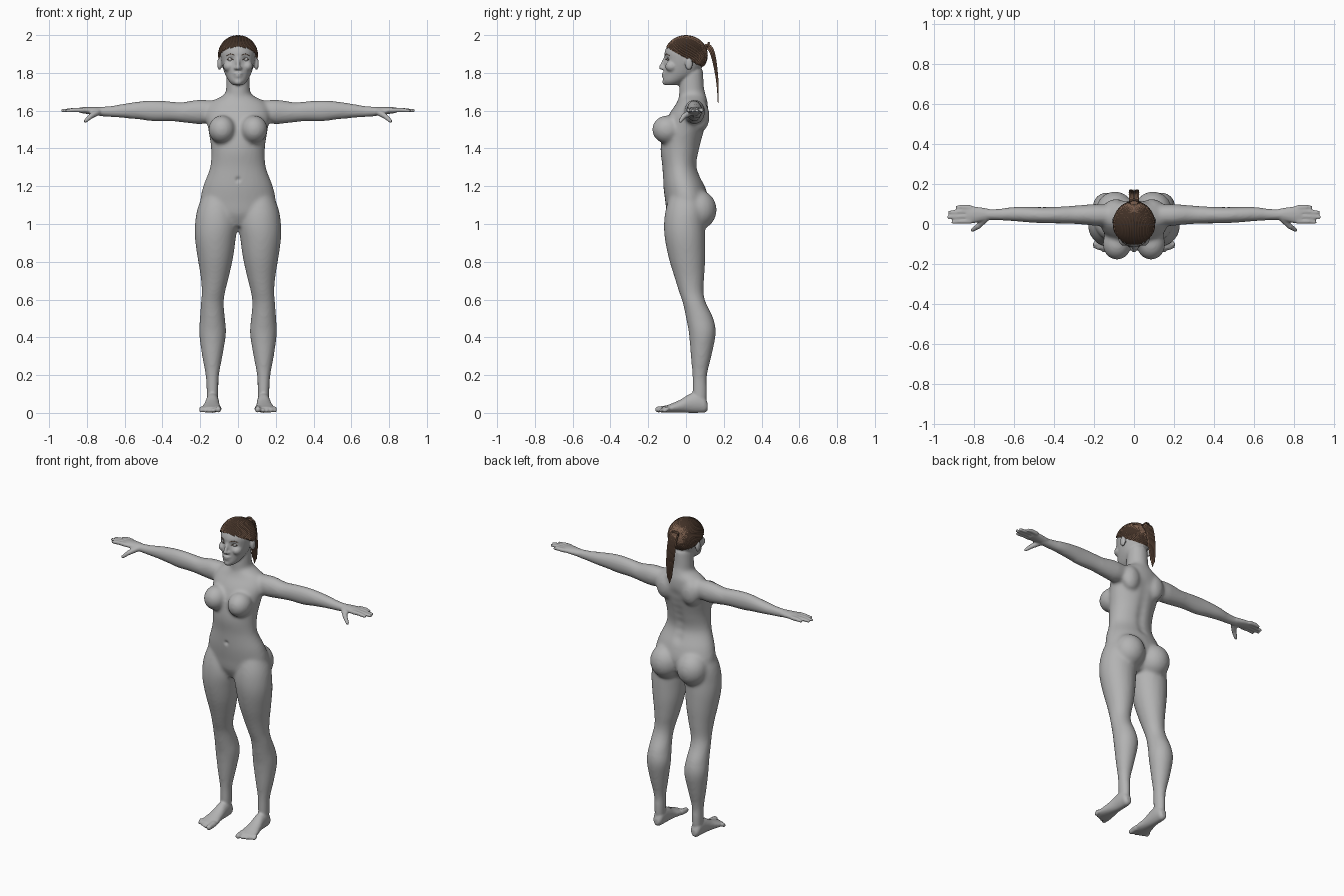
import bpy, bmesh, math
from mathutils import Vector, Matrix
from mathutils.bvhtree import BVHTree

cube = bpy.data.objects.get("Cube")
if cube:
    bpy.data.objects.remove(cube, do_unlink=True)


def material(name, rgb):
    mat = bpy.data.materials.new(name)
    mat.use_nodes = True
    mat.diffuse_color = (*rgb, 1)
    node = next(n for n in mat.node_tree.nodes if n.type == 'BSDF_PRINCIPLED')
    node.inputs["Base Color"].default_value = (*rgb, 1)
    return mat


GREY = material("plain grey", (.45, .45, .45))
BROWN = material("hair brown", (.2, .115, .075))
DARK = material("dark hair brown", (.1, .058, .038))


def add_object(name, data, mat):
    obj = bpy.data.objects.new(name, data)
    bpy.context.scene.collection.objects.link(obj)
    data.materials.clear()
    data.materials.append(mat)
    return obj


def add_mesh(name, bm, mat):
    bmesh.ops.recalc_face_normals(bm, faces=bm.faces)
    mesh = bpy.data.meshes.new(name)
    bm.to_mesh(mesh)
    bm.free()
    for poly in mesh.polygons:
        poly.use_smooth = True
    return add_object(name, mesh, mat)


def realise(obj):
    """Turn modifiers or curve bevels into a plain smooth mesh."""
    graph = bpy.context.evaluated_depsgraph_get()
    mesh = bpy.data.meshes.new_from_object(obj.evaluated_get(graph))
    name, mat = obj.name, obj.data.materials[0]
    bpy.data.objects.remove(obj, do_unlink=True)
    for poly in mesh.polygons:
        poly.use_smooth = True
    return add_object(name, mesh, mat)


def fuse(name, bm, voxel, rounds):
    """Merge overlapping shells into one soft skin."""
    obj = add_mesh(name, bm, GREY)
    remesh = obj.modifiers.new("Remesh", 'REMESH')
    remesh.mode = 'VOXEL'
    remesh.voxel_size = voxel
    smooth = obj.modifiers.new("Smooth", 'SMOOTH')
    smooth.factor = .5
    smooth.iterations = rounds
    return realise(obj)


def spline(a, b, c, d, t):
    return b + .5 * t * (c - a + t * (2 * a - 5 * b + 4 * c - d + t * (3 * (b - c) + d - a)))


def loft(bm, axis, rows, side=1, sides=28, steps=5):
    """Rows hold a station along the axis, then min and max on the other two axes."""
    fine = []
    for i in range(len(rows) - 1):
        around = [rows[max(0, min(len(rows) - 1, i + k))] for k in (-1, 0, 1, 2)]
        fine += [[spline(*vals, j / steps) for vals in zip(*around)] for j in range(steps)]
    fine.append(rows[-1])
    rings = []
    for t, a0, a1, b0, b1 in fine:
        ring = []
        for k in range(sides):
            ang = math.tau * k / sides
            p = [(a0 + a1) / 2 + (a1 - a0) / 2 * math.cos(ang),
                 (b0 + b1) / 2 + (b1 - b0) / 2 * math.sin(ang)]
            p.insert("XYZ".index(axis), t)
            ring.append(bm.verts.new((p[0] * side, p[1], p[2])))
        rings.append(ring)
    for low, high in zip(rings, rings[1:]):
        for k in range(sides):
            n = (k + 1) % sides
            bm.faces.new((low[k], low[n], high[n], high[k]))
    bm.faces.new(rings[0])
    bm.faces.new(rings[-1])


def ball(bm, centre, radii, side=1, sides=20):
    (x, y, z), (rx, ry, rz) = centre, radii
    rows = []
    for i in range(15):
        ang = .04 + (math.pi - .08) * i / 14
        w = math.sin(ang)
        rows.append((z - rz * math.cos(ang), x - rx * w, x + rx * w, y - ry * w, y + ry * w))
    loft(bm, 'Z', rows, side, sides, 1)


def bone(bm, p, q, r1, r2, side=1):
    """Rounded tapering rod from p to q."""
    p, q = (Vector((v[0] * side, v[1], v[2])) for v in (p, q))
    turn = (q - p).to_track_quat('Z', 'Y').to_matrix().to_4x4()
    bmesh.ops.create_cone(bm, cap_ends=True, segments=16, radius1=r1, radius2=r2,
                          depth=(q - p).length, matrix=Matrix.Translation((p + q) / 2) @ turn)
    ball(bm, p, (r1, r1, r1))
    ball(bm, q, (r2, r2, r2))


def strands(name, paths, radius, mat, tip=1):
    curve = bpy.data.curves.new(name, 'CURVE')
    curve.dimensions = '3D'
    curve.bevel_depth = radius
    curve.bevel_resolution = 1
    curve.use_fill_caps = True
    curve.resolution_u = 3
    for path in paths:
        line = curve.splines.new('NURBS')
        line.points.add(len(path) - 1)
        line.use_endpoint_u = True
        line.order_u = 4
        for i, (pt, p) in enumerate(zip(line.points, path)):
            pt.co = (*p, 1)
            pt.radius = 1 + (tip - 1) * i / (len(path) - 1)
    realise(add_object(name, curve, mat))


# Torso and neck
bm = bmesh.new()
loft(bm, 'Z', [(.99, -.1, .1, -.07, .06), (1.05, -.18, .18, -.1, .1), (1.12, -.2, .2, -.11, .12),
               (1.2, -.185, .185, -.12, .1), (1.3, -.148, .148, -.125, .06),
               (1.4, -.143, .143, -.135, .075), (1.5, -.158, .158, -.12, .1),
               (1.58, -.17, .17, -.09, .115), (1.64, -.15, .15, -.05, .115),
               (1.68, -.08, .08, -.035, .105), (1.7, -.06, .06, -.03, .1)])
loft(bm, 'Z', [(1.6, -.08, .08, -.04, .1), (1.67, -.067, .067, -.038, .1),
               (1.73, -.063, .063, -.036, .095), (1.82, -.06, .06, -.03, .09)])

for s in (1, -1):
    # Chest, hips and shoulder blades
    ball(bm, (.085, -.1, 1.5), (.072, .08, .075), s)
    ball(bm, (.095, .065, 1.075), (.097, .098, .105), s)
    ball(bm, (.09, .08, 1.57), (.06, .045, .08), s)
    # Legs
    loft(bm, 'Z', [(.05, .105, .165, .035, .11), (.12, .103, .167, .033, .112),
                   (.2, .1, .172, .033, .112), (.3, .082, .19, .025, .135),
                   (.42, .063, .206, .015, .158), (.5, .069, .202, 0, .145),
                   (.58, .075, .197, -.017, .107), (.64, .068, .192, -.037, .093),
                   (.72, .048, .198, -.062, .097), (.82, .026, .214, -.092, .102),
                   (.92, .012, .228, -.112, .102), (1, .002, .228, -.117, .1),
                   (1.08, .01, .215, -.107, .1), (1.17, .03, .18, -.08, .08)], s)
    # Arms
    loft(bm, 'X', [(.06, 0, .09, 1.55, 1.65), (.18, -.01, .1, 1.53, 1.658),
                   (.23, -.005, .098, 1.53, 1.656), (.3, 0, .092, 1.538, 1.645),
                   (.36, .002, .088, 1.543, 1.65), (.45, .003, .085, 1.543, 1.655),
                   (.52, .007, .086, 1.552, 1.65), (.6, .013, .086, 1.56, 1.638),
                   (.68, .018, .077, 1.566, 1.625), (.76, .018, .075, 1.572, 1.62)], s)
base = fuse("body_base", bm, .01, 9)

# Hands, feet and head
bm = bmesh.new()
for s in (1, -1):
    loft(bm, 'X', [(.7, .025, .07, 1.575, 1.618), (.75, .015, .08, 1.577, 1.62),
                   (.8, .005, .088, 1.583, 1.62), (.835, .003, .09, 1.588, 1.617)], s)
    for i, reach in enumerate((.905, .928, .923, .885)):
        y = .013 + i * .023
        knuckle = (.86, y + .001 * i, 1.604)
        bone(bm, (.82, y, 1.603), knuckle, .013, .012, s)
        bone(bm, knuckle, (reach, y + .002 * i - .004, 1.6), .012, .009, s)
    bone(bm, (.745, .025, 1.592), (.78, -.012, 1.57), .018, .014, s)
    bone(bm, (.78, -.012, 1.57), (.808, -.03, 1.545), .014, .01, s)
    loft(bm, 'Y', [(-.125, .098, .19, .002, .032), (-.085, .088, .195, .001, .046),
                   (-.03, .096, .182, .001, .07), (.02, .1, .172, 0, .1),
                   (.07, .102, .168, 0, .11), (.1, .107, .163, .002, .085),
                   (.115, .12, .15, .015, .05)], s)
    for i in range(5):
        r = .018 if i == 0 else .0125
        x = .105 + .021 * i + (.005 if i else 0)
        bone(bm, (x, -.1, .022), (x, -.148 + .009 * i, r), r, r * .9, s)
    # Ears and cheeks
    ball(bm, (.098, .015, 1.848), (.012, .021, .034), s)
    ball(bm, (.048, -.075, 1.835), (.03, .035, .03), s)

loft(bm, 'Z', [(1.735, -.025, .025, -.112, -.04), (1.755, -.047, .047, -.122, 0),
               (1.79, -.067, .067, -.12, .06), (1.83, -.081, .081, -.117, .085),
               (1.87, -.09, .09, -.114, .097), (1.91, -.093, .093, -.113, .1),
               (1.95, -.082, .082, -.095, .088), (1.975, -.06, .06, -.066, .065),
               (1.987, -.03, .03, -.03, .03)])
# Nose, lips and chin
bone(bm, (0, -.108, 1.88), (0, -.133, 1.828), .009, .011)
for x in (-.012, .012):
    ball(bm, (x, -.12, 1.824), (.009, .012, .009))
ball(bm, (0, -.118, 1.795), (.024, .012, .006))
ball(bm, (0, -.117, 1.782), (.021, .012, .007))
ball(bm, (0, -.108, 1.752), (.022, .018, .016))
# Join with the softened base
bm.from_mesh(base.data)
bpy.data.objects.remove(base, do_unlink=True)
body = fuse("body", bm, .0063, 2)

# Sculpted hollows: eye sockets, navel and spine
hollows = [(Vector((x, -.11, 1.872)), .011, .017) for x in (-.04, .04)]
hollows += [(Vector((0, -.125, 1.235)), .01, .012)]
hollows += [(Vector((0, .1 - .035 * math.sin((z - 1.2) * 8), z)), -.008, .03)
            for z in (1.25, 1.3, 1.35, 1.4, 1.45, 1.5, 1.55)]
for v in body.data.vertices:
    co = v.co.copy()
    if co.z > 1.1 and abs(co.x) < .1:
        for centre, push, size in hollows:
            gap = (co - centre).length_squared / size ** 2
            if gap < 9:
                v.co.y += push * math.exp(-gap)
bm = bmesh.new()
bm.from_mesh(body.data)
tree = BVHTree.FromBMesh(bm)
bm.free()

# Eyes, lashes and brows
bm = bmesh.new()
for s in (1, -1):
    ball(bm, (.04, -.084, 1.872), (.017, .016, .014), s)
add_mesh("eyes", bm, GREY)


def face_line(s, height, arch, inner, outer, lift):
    path = []
    for i in range(7):
        x = s * (inner + (outer - inner) * i / 6)
        z = height + arch * math.sin(math.pi * i / 6)
        hit = tree.ray_cast(Vector((x, -1, z)), Vector((0, 1, 0)))[0]
        path.append((x, (hit.y if hit else -.09) - lift, z))
    return path


strands("eyelashes", [face_line(s, 1.87, .006, .026, .058, .003) for s in (1, -1)], .0022, DARK)
strands("eyebrows", [face_line(s, 1.892, .008, .018, .06, 0) for s in (1, -1)], .002, BROWN)

# Hair cap, trimmed along the hairline
CENTRE, SIZE = Vector((0, 0, 1.894)), Vector((.102, .111, .102))
SLOPE = .55
bm = bmesh.new()
ball(bm, CENTRE, SIZE, sides=32)
bmesh.ops.bisect_plane(bm, geom=bm.verts[:] + bm.edges[:] + bm.faces[:], clear_inner=True,
                       plane_co=(0, -.1, 1.932), plane_no=(0, SLOPE, 1))
add_mesh("hair_cap", bm, DARK)

# Combed strands run from the hairline to the tie
tie = Vector((0, .92, .38)).normalized()
across = Vector((1, 0, 0))
upward = across.cross(tie)
paths = []
for i in range(76):
    ang = math.tau * i / 76
    outward = across * math.cos(ang) + upward * math.sin(ang)
    path = []
    for step in range(1, 30):
        turn = step * .1
        p = CENTRE + (tie * math.cos(turn) + outward * math.sin(turn)) * SIZE
        if p.z < 1.932 - SLOPE * (p.y + .1):
            break
        path.append(p)
    if len(path) > 3:
        paths.append(path)
strands("hair_strands", paths, .0045, BROWN)

# Ponytail and its tie
tail = []
for i in range(-3, 4):
    for layer in (-1, 0, 1):
        x, y = i * .007, layer * .008
        tail.append([(x * .5, .095, 1.937 + y), (x, .122 + y, 1.95 + y), (x, .145 + y, 1.9),
                     (x * 1.1, .158 + y * .7, 1.82), (x, .169 + y * .3, 1.74),
                     (x * .7, .17, 1.64 + .012 * abs(i))])
strands("ponytail", tail, .007, BROWN, .25)
ring = [(.021 * math.cos(a), .113 + .008 * math.sin(a), 1.94 + .019 * math.sin(a))
        for a in (math.tau * k / 16 for k in range(17))]
strands("hair_tie", [ring], .006, DARK)
